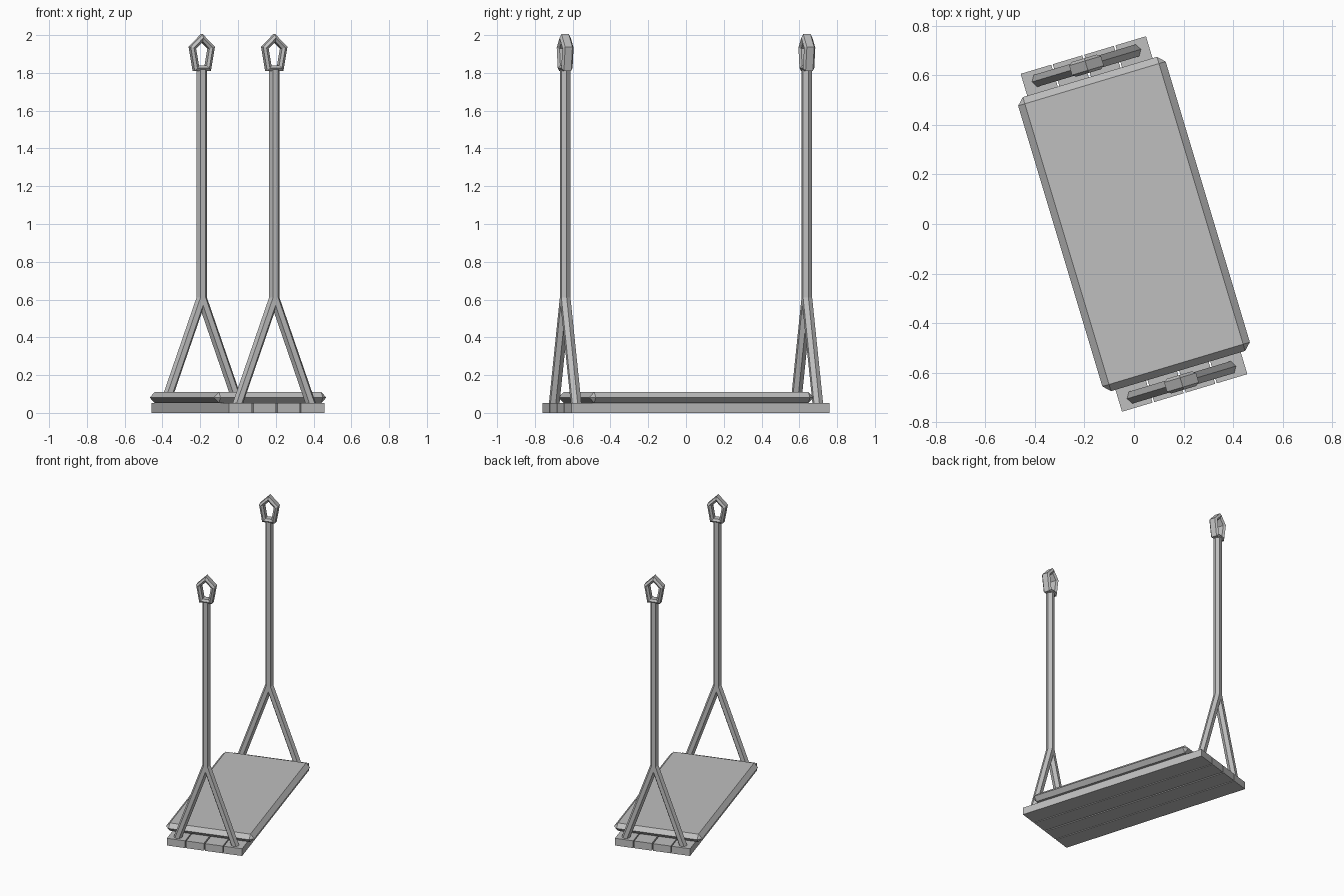
import bpy, bmesh, math
from mathutils import Matrix, Vector

cube = bpy.data.objects.get("Cube")
if cube:
    bpy.data.objects.remove(cube)

grey = bpy.data.materials.new("plain_grey")
grey.use_nodes = True
colour = (0.52, 0.52, 0.52, 1)
grey.diffuse_color = colour
grey.node_tree.nodes["Principled BSDF"].inputs["Base Color"].default_value = colour

# The whole swing hangs at a slight turn
TURN = Matrix.Rotation(math.radians(16.7), 4, "Z")
PLANK_TOP, CUSHION_TOP = 0.053, 0.11
FORK_Z, ROPE_TOP, ROPE_R = 0.61, 1.825, 0.029


def finish(bm, name):
    """Turn a bmesh into a flat-shaded object."""
    bmesh.ops.recalc_face_normals(bm, faces=bm.faces)
    bm.transform(TURN)
    mesh = bpy.data.meshes.new(name)
    bm.to_mesh(mesh)
    bm.free()
    mesh.materials.append(grey)
    obj = bpy.data.objects.new(name, mesh)
    bpy.context.collection.objects.link(obj)
    return obj


def box(name, centre, size, bevel=0):
    bm = bmesh.new()
    bmesh.ops.create_cube(bm, size=1)
    bm.transform(Matrix.Translation(centre) @ Matrix.Diagonal((*size, 1)))
    if bevel:
        bmesh.ops.bevel(bm, geom=bm.edges[:], offset=bevel, segments=1,
                        affect="EDGES", clamp_overlap=True)
        bmesh.ops.remove_doubles(bm, verts=bm.verts, dist=0.001)
    return finish(bm, name)


def loft(name, rings, closed=False):
    """Skin a list of vertex rings, capping the ends unless closed."""
    bm = bmesh.new()
    loops = [[bm.verts.new(p) for p in ring] for ring in rings]
    pairs = list(zip(loops, loops[1:]))
    if closed:
        pairs.append((loops[-1], loops[0]))
    else:
        bm.faces.new(loops[0])
        bm.faces.new(loops[-1])
    for a, b in pairs:
        for i in range(len(a)):
            j = (i + 1) % len(a)
            bm.faces.new((a[i], a[j], b[j], b[i]))
    return finish(bm, name)


def hexagon(centre):
    return [Vector(centre) + Vector((math.cos(i * math.pi / 3),
            math.sin(i * math.pi / 3), 0)) * ROPE_R for i in range(6)]


def hook_ring(name, y):
    """Five-cornered eye with a flat six-sided section."""
    path = [(0, 1.985), (0.052, 1.933), (0.033, 1.825), (-0.033, 1.825), (-0.052, 1.933)]
    section = [(0.014, 0.02), (0, 0.031), (-0.014, 0.02),
               (-0.014, -0.02), (0, -0.031), (0.014, -0.02)]
    points = [Vector(p) for p in path]
    rings = []
    for i, p in enumerate(points):
        # Mitre the section at each corner
        into = (p - points[i - 1]).normalized()
        out = (points[(i + 1) % 5] - p).normalized()
        mitre = (into - out).normalized()
        stretch = 1 / math.sqrt((1 + into.dot(out)) / 2)
        rings.append([(p.x + mitre.x * r * stretch, y + d, p.y + mitre.y * r * stretch)
                      for r, d in section])
    return loft(name, rings, closed=True)


# Seat planks
pitch, gap = 0.533 / 4, 0.009
for i in range(4):
    box(f"seat_plank_{i + 1}", ((i - 1.5) * pitch, 0, PLANK_TOP / 2),
        (pitch - gap if i in (1, 2) else pitch - gap / 2, 1.425, PLANK_TOP))

# Cushion with fully chamfered edges
thick = CUSHION_TOP - PLANK_TOP
box("seat_cushion", (0, 0, PLANK_TOP + thick / 2), (0.622, 1.24, thick), thick / 2 - 0.0003)

# Ropes, forked legs and hanging eyes at both ends
for end, y in (("front", -0.668), ("back", 0.668)):
    loft(f"{end}_rope", [hexagon((0, y, FORK_Z)), hexagon((0, y, ROPE_TOP))])
    for side, sx in (("left", 1), ("right", -1)):
        loft(f"{end}_{side}_fork_leg",
             [hexagon((sx * 0.204, y, PLANK_TOP - 0.01)), hexagon((0, y, FORK_Z))])
    hook_ring(f"{end}_hanging_eye", y)
